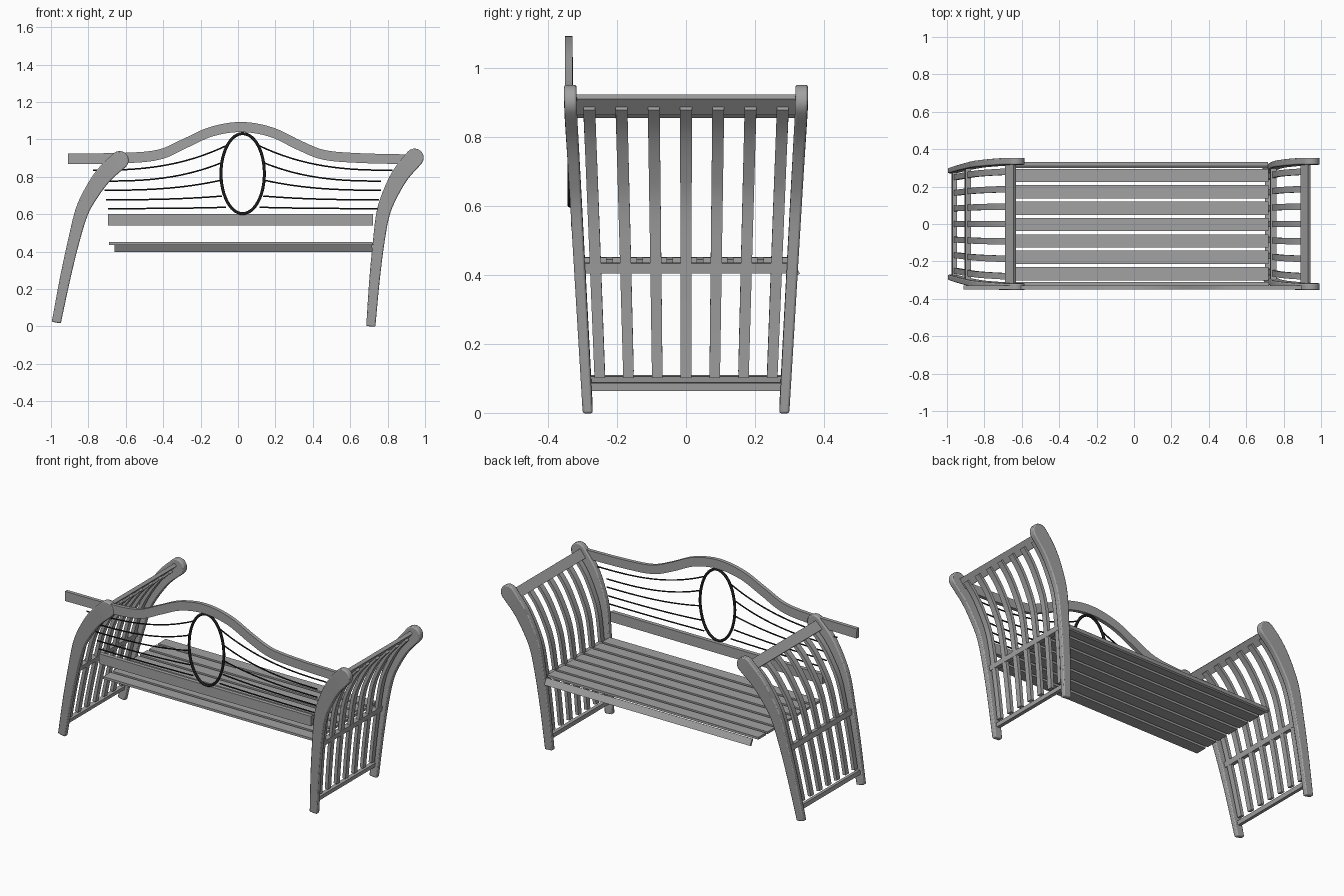
import bpy, bmesh, math
from mathutils import Matrix, Vector

cube = bpy.data.objects.get("Cube")
if cube:
    bpy.data.objects.remove(cube, do_unlink=True)


def material(name, value):
    m = bpy.data.materials.new(name)
    m.use_nodes = True
    col = (value, value, value, 1)
    m.diffuse_color = col
    m.node_tree.nodes["Principled BSDF"].inputs["Base Color"].default_value = col
    return m


WOOD = material("grey wood", 0.36)
IRON = material("black iron", 0.012)


def spline(pts, steps=5):
    """Catmull-Rom curve through tuples of any size."""
    p = [Vector(q) for q in pts]
    p = [2 * p[0] - p[1]] + p + [2 * p[-1] - p[-2]]
    out = []
    for a, b, c, d in zip(p, p[1:], p[2:], p[3:]):
        for i in range(steps):
            t = i / steps
            out.append(0.5 * (2 * b + (c - a) * t + (2 * a - 5 * b + 4 * c - d) * t * t
                              + (3 * b - a - 3 * c + d) * t ** 3))
    return out + [p[-2]]


def add(name, bm, mat, bevel=0):
    bmesh.ops.recalc_face_normals(bm, faces=bm.faces)
    me = bpy.data.meshes.new(name)
    bm.to_mesh(me)
    bm.free()
    me.materials.append(mat)
    ob = bpy.data.objects.new(name, me)
    bpy.context.collection.objects.link(ob)
    if bevel:
        mod = ob.modifiers.new("Bevel", "BEVEL")
        mod.width, mod.segments, mod.limit_method = bevel, 2, "ANGLE"
        mod.angle_limit = math.radians(50)
    bpy.context.view_layer.objects.active = ob
    bpy.ops.object.select_all(action="DESELECT")
    ob.select_set(True)
    bpy.ops.object.shade_smooth_by_angle(angle=math.radians(35))
    return ob


def strip(name, path, ymid, ythick, round_end=False, bevel=0):
    """Board following a path of (x, z, width); ymid and ythick depend on z."""
    left, right = [], []
    for i, p in enumerate(path):
        d = (path[min(i + 1, len(path) - 1)] - path[max(i - 1, 0)]).xy.normalized()
        n = Vector((-d.y, d.x)) * p.z / 2
        left.append(p.xy + n)
        right.append(p.xy - n)
    cap = []
    if round_end:
        for i in range(1, 10):
            a = math.pi * i / 10
            cap.append(p.xy + n * math.cos(a) + d * math.sin(a) * p.z / 2)
    bm = bmesh.new()
    sides = []
    for s in (-1, 1):
        ring = lambda ps: [bm.verts.new((q.x, ymid(q.y) + s * ythick(q.y) / 2, q.y)) for q in ps]
        sides.append((ring(left), ring(cap), ring(right)))
    for l, c, r in sides:
        for i in range(len(l) - 1):
            bm.faces.new((l[i], l[i + 1], r[i + 1], r[i]))
        if c:
            bm.faces.new([l[-1]] + c + [r[-1]])
    loops = [l + c + r[::-1] for l, c, r in sides]
    k = len(loops[0])
    for i in range(k):
        j = (i + 1) % k
        bm.faces.new((loops[0][i], loops[0][j], loops[1][j], loops[1][i]))
    return add(name, bm, WOOD, bevel)


def box(name, centre, size, tilt=0, axis="X"):
    bm = bmesh.new()
    bmesh.ops.create_cube(bm, size=1)
    bm.transform(Matrix.Translation(centre) @ Matrix.Rotation(tilt, 4, axis)
                 @ Matrix.Diagonal((*size, 1)))
    return add(name, bm, WOOD)


def rod(name, pts, radius, cyclic=False):
    cu = bpy.data.curves.new(name, "CURVE")
    cu.dimensions = "3D"
    cu.bevel_depth, cu.bevel_resolution, cu.use_fill_caps = radius, 2, True
    s = cu.splines.new("POLY")
    s.points.add(len(pts) - 1)
    for q, p in zip(s.points, pts):
        q.co = (*p, 1)
    s.use_cyclic_u = cyclic
    cu.materials.append(IRON)
    ob = bpy.data.objects.new(name, cu)
    bpy.context.collection.objects.link(ob)


# End frames: both sweep the same way, the right one is tipped over
LEG = spline([(0.71, 0, 0.049), (0.73, 0.25, 0.056), (0.752, 0.45, 0.062), (0.775, 0.6, 0.072),
              (0.81, 0.7, 0.082), (0.868, 0.81, 0.092), (0.944, 0.902, 0.098)])
SLAT = [Vector((p.x, p.y, 0.02)) for p in LEG if 0.07 < p.y < 0.885]


def leg_y(z):
    return 0.285 + 0.056 * min(z, 0.9)


def leg_thick(z):
    return 0.029 + 0.008 * z


def end_frame(side):
    parts = []
    for s, place in ((-1, "front"), (1, "back")):
        parts.append(strip(f"{side}_{place}_leg", LEG, lambda z: s * leg_y(z),
                           leg_thick, True, 0.006))
    for i in range(-3, 4):
        parts.append(strip(f"{side}_end_slat_{i + 4}", SLAT,
                           lambda z: i * (0.082 + 0.013 * z), lambda z: 0.03 + 0.005 * z))
    parts.append(box(f"{side}_lower_bar", (0.712, 0, 0.076), (0.024, 0.56, 0.024), 0.08, "Y"))
    parts.append(box(f"{side}_middle_bar", (0.744, 0, 0.42), (0.03, 0.59, 0.03), 0.11, "Y"))
    parts.append(box(f"{side}_top_rail", (0.918, 0, 0.893), (0.02, 0.65, 0.06), 0.68, "Y"))
    return parts


end_frame("left")
tip = (Matrix.Translation((-0.9715, 0, 0.0205)) @ Matrix.Rotation(math.radians(6.75), 4, "Y")
       @ Matrix.Translation((-0.71, 0, 0)))
for ob in end_frame("right"):
    ob.matrix_world = tip

# Seat
for i in range(-3, 4):
    box(f"seat_slat_{i + 4}", (0.015, i * 0.0875 - 0.003, 0.443), (1.41, 0.071, 0.014))
box("seat_back_apron", (0.028, 0.315, 0.419), (1.375, 0.012, 0.042), 0.5)

# Backrest boards
box("backrest_lower_board", (0.013, -0.322, 0.57), (1.415, 0.024, 0.06))
CREST = spline([(-0.91, 0.896, 0.058), (-0.61, 0.9, 0.056), (-0.42, 0.919, 0.054),
                (-0.28, 0.98, 0.052), (-0.14, 1.042, 0.052), (0.02, 1.066, 0.054),
                (0.18, 1.038, 0.052), (0.33, 0.967, 0.052), (0.46, 0.917, 0.052),
                (0.65, 0.9, 0.052), (0.93, 0.893, 0.052)])
strip("backrest_top_rail", CREST, lambda z: -0.34, lambda z: 0.022)

# Iron oval and wires
MID, WIRE_Y = 0.025, -0.336
ring = [(MID + 0.116 * math.cos(a), WIRE_Y, 0.817 + 0.214 * math.sin(a))
        for a in (math.tau * i / 48 for i in range(48))]
rod("backrest_oval", ring, 0.008, True)
# each wire: outer half length, inner half length, outer height, rise
WIRES = [(0.80, 0.08, 0.835, 0.135), (0.74, 0.108, 0.777, 0.10), (0.74, 0.118, 0.728, 0.053),
         (0.73, 0.11, 0.677, 0.02), (0.72, 0.09, 0.63, 0.007)]
for side, s in (("right", -1), ("left", 1)):
    for k, (outer, inner, z, rise) in enumerate(WIRES):
        pts = []
        for i in range(17):
            t = i / 16
            pts.append((MID + s * (outer + (inner - outer) * t), WIRE_Y, z + rise * t ** 2.6))
        rod(f"{side}_wire_{k + 1}", pts, 0.004)
